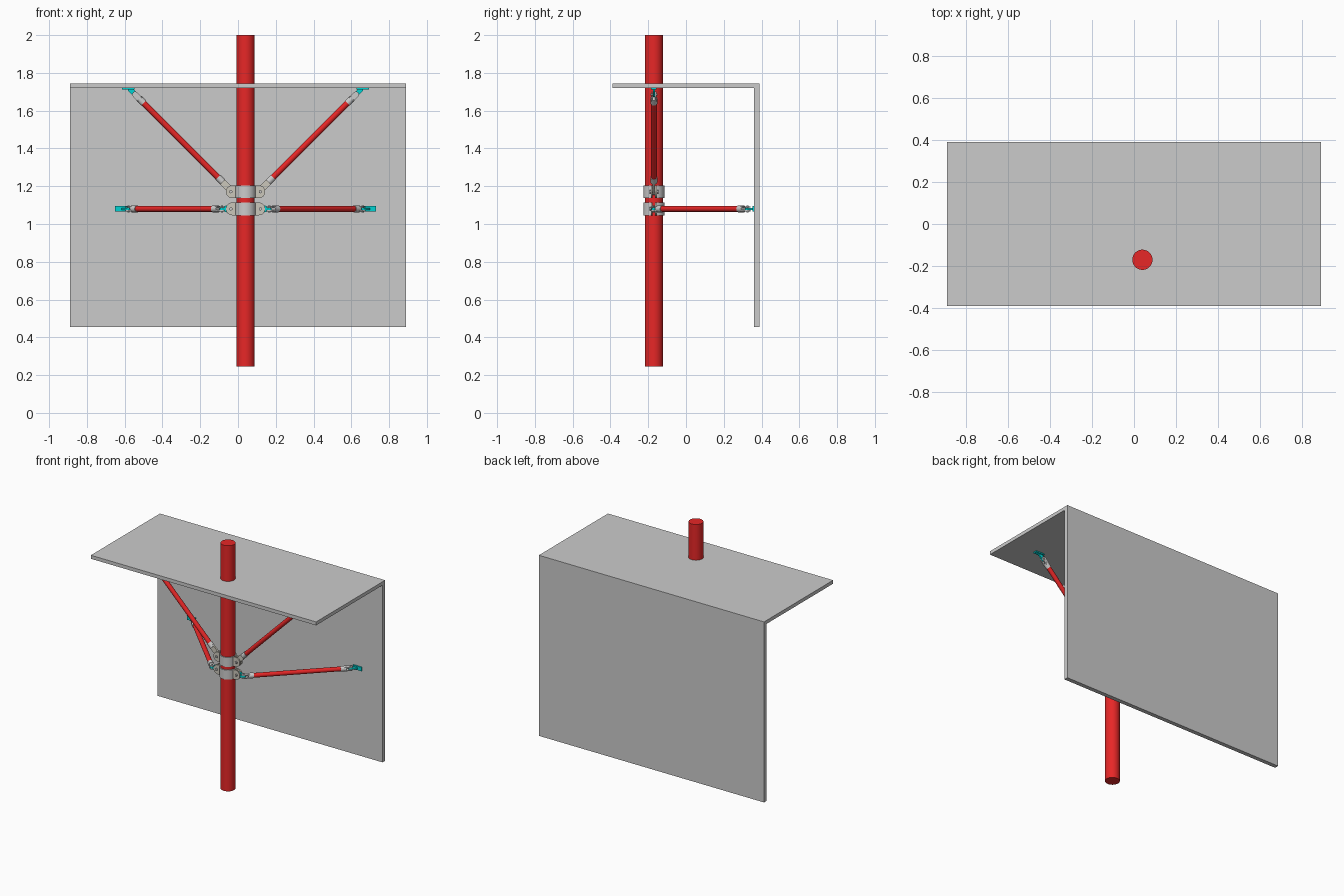
import bpy, bmesh, math
from mathutils import Vector, Matrix

if "Cube" in bpy.data.objects:
    bpy.data.objects.remove(bpy.data.objects["Cube"])

def material(name, rgb):
    m = bpy.data.materials.new(name)
    m.diffuse_color = (*rgb, 1)
    m.use_nodes = True
    m.node_tree.nodes["Principled BSDF"].inputs["Base Color"].default_value = m.diffuse_color
    return m

RED = material("red", (0.8, 0.02, 0.02))
TEAL = material("teal", (0.0, 0.65, 0.65))
TAN = material("tan", (0.6, 0.57, 0.5))
CX, CY = 0.04, -0.17          # pole axis
X, Y, Z = Vector((1, 0, 0)), Vector((0, 1, 0)), Vector((0, 0, 1))

def finish(name, bm, mat=None, smooth=True):
    bmesh.ops.recalc_face_normals(bm, faces=bm.faces)
    me = bpy.data.meshes.new(name)
    bm.to_mesh(me)
    bm.free()
    ob = bpy.data.objects.new(name, me)
    bpy.context.collection.objects.link(ob)
    if mat:
        me.materials.append(mat)
    if smooth:
        bpy.ops.object.select_all(action='DESELECT')
        ob.select_set(True)
        bpy.context.view_layer.objects.active = ob
        bpy.ops.object.shade_smooth_by_angle(angle=math.radians(35))
    return ob

def box(name, lo, hi, mat=None):
    lo, hi = Vector(lo), Vector(hi)
    bm = bmesh.new()
    bmesh.ops.create_cube(bm, size=1)
    bmesh.ops.scale(bm, vec=hi - lo, verts=bm.verts)
    bmesh.ops.translate(bm, vec=(lo + hi) / 2, verts=bm.verts)
    return finish(name, bm, mat, False)

def rod(name, a, b, r, mat=None, sides=24):
    bm = bmesh.new()
    d = b - a
    m = Matrix.Translation((a + b) / 2) @ d.to_track_quat('Z', 'Y').to_matrix().to_4x4()
    bmesh.ops.create_cone(bm, cap_ends=True, segments=sides, radius1=r, radius2=r,
                          depth=d.length, matrix=m)
    return finish(name, bm, mat)

def prism(name, pts, thick, origin, u, n, mat=None):
    """Extrude a 2D outline; u is its local x axis, n its normal."""
    v = n.cross(u)
    bm = bmesh.new()
    f = bm.faces.new([bm.verts.new(origin + u * p + v * q - n * thick / 2) for p, q in pts])
    ex = bmesh.ops.extrude_face_region(bm, geom=[f])["geom"]
    bmesh.ops.translate(bm, vec=n * thick,
                        verts=[e for e in ex if isinstance(e, bmesh.types.BMVert)])
    return finish(name, bm, mat)

def arc(r, a0, a1, cx=0, steps=12):
    return [(cx + r * math.cos(math.radians(a0 + (a1 - a0) * i / steps)),
             r * math.sin(math.radians(a0 + (a1 - a0) * i / steps))) for i in range(steps + 1)]

def lug(name, a, d, n, length, r, thick, mat=None):
    return prism(name, arc(r, 90, 270) + arc(r, -90, 90, length), thick, a, d, n, mat)

def clevis(name, pin, d, n):
    """Forked end: socket on the tube side (along d) and two lugs round a pin."""
    rod(name + "_socket", pin + d * 0.028, pin + d * 0.065, 0.0185)
    for k in (-1, 1):
        lug(name + "_lug", pin + n * 0.010 * k, d, n, 0.032, 0.0155, 0.007)
    rod(name + "_pin", pin - n * 0.018, pin + n * 0.018, 0.006, sides=12)

def wall_end(name, pin, d, n, face, s):
    """Fork, tongue and foot plate fixed to a flat surface facing -face."""
    clevis(name + "_fork", pin, -d, n)
    lug(name + "_tongue", pin, d, n, 0.035, 0.013, 0.011, TEAL)
    c = pin + X * s * 0.036 + face * 0.030
    h = X * 0.034 + face * 0.004 + n * 0.014
    box(name + "_foot_plate", c - h, c + h, TEAL)

# slab, wall and pole
box("ceiling_slab", (-0.89, -0.39, 1.72), (0.89, 0.39, 1.745))
box("wall", (-0.89, 0.36, 0.455), (0.89, 0.39, 1.72))
rod("pole", Vector((CX, CY, 0.245)), Vector((CX, CY, 2.0)), 0.048, RED, 48)

# two-piece clamps: half bands with rounded ears and bolts
for label, z in (("lower", 1.08), ("upper", 1.171)):
    c = Vector((CX, CY, z))
    for k in (-1, 1):
        prism(label + "_clamp_band", arc(0.055, 8, 172, steps=24) + arc(0.047, 172, 8, steps=24),
              0.068, c, X * k, Z)
        for s in (-1, 1):
            ear = [(0.045, -0.034)] + arc(0.034, -90, 90, 0.07) + [(0.045, 0.034)]
            prism(label + "_clamp_ear", ear, 0.009, c + Y * k * 0.0115, X * s, Y, TAN)
    for s in (-1, 1):
        p = c + X * s * 0.078
        rod(label + "_clamp_bolt", p - Y * 0.024, p + Y * 0.024, 0.009, sides=6)

for s in (-1, 1):
    # diagonal struts up to the slab
    d = Vector((s, 0, 1)).normalized()
    p = Vector((CX + s * 0.07, CY, 1.171))
    lug("diagonal_link", p, d, Y, 0.085, 0.018, 0.013, TAN)
    rod("diagonal_socket", p + d * 0.072, p + d * 0.108, 0.0185)
    rod("diagonal_strut", p + d * 0.09, p + d * 0.69, 0.0155, RED)
    wall_end("diagonal", p + d * 0.728, d, Y, Z, s)

    # horizontal struts back to the wall
    d = Vector((s, 1, 0)).normalized()
    p = Vector((CX + s * 0.125, CY, 1.08))
    lug("horizontal_link", p - X * s * 0.055, X * s, Y, 0.03, 0.018, 0.013, TEAL)
    lug("horizontal_link_tongue", p - X * s * 0.03, X * s, Z, 0.03, 0.013, 0.012, TEAL)
    clevis("horizontal_inner_fork", p, d, Z)
    rod("horizontal_strut", p + d * 0.05, p + d * 0.65, 0.0155, RED)
    wall_end("horizontal", p + d * 0.70, d, Z, Y, s)
